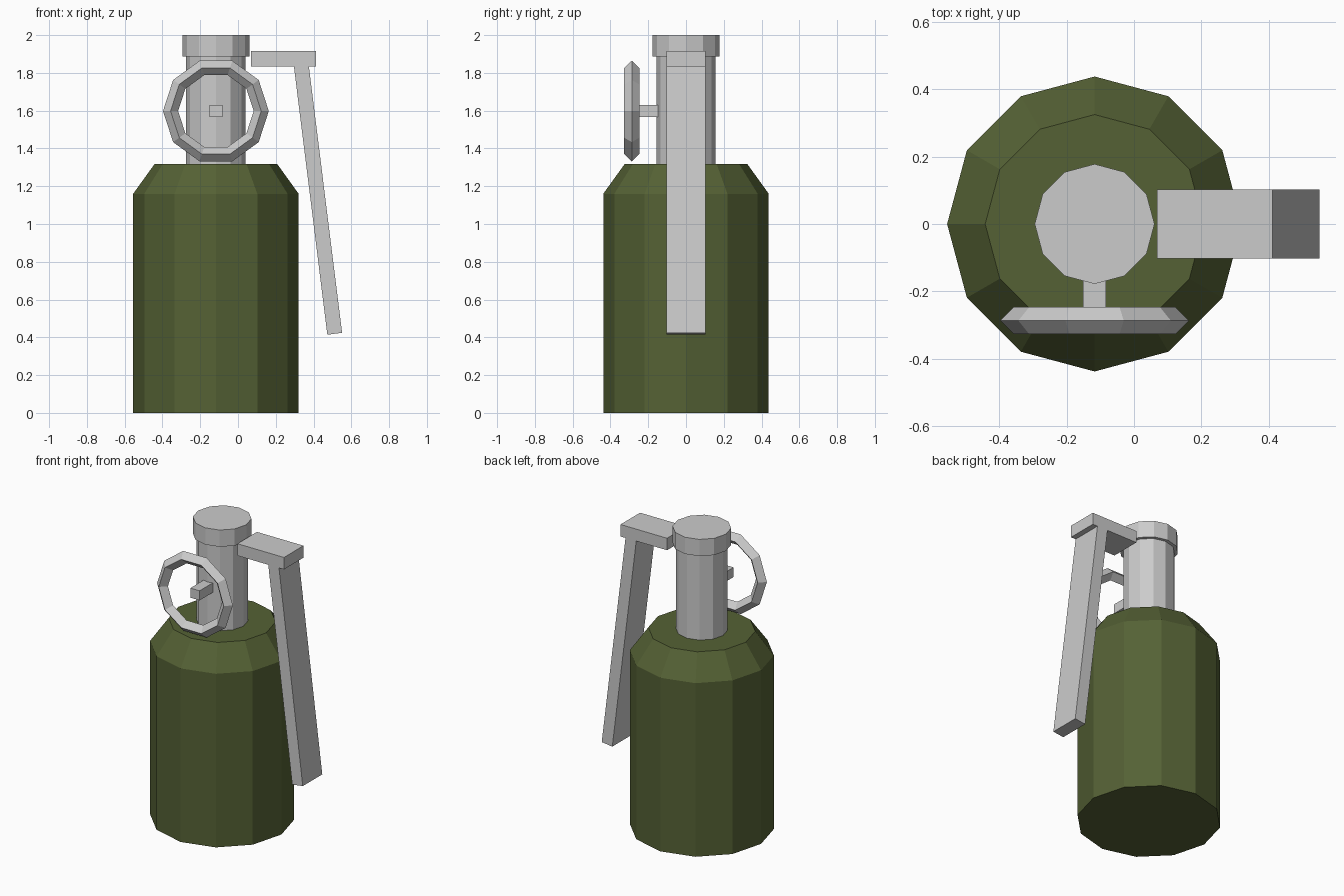
import bpy, bmesh, math

if "Cube" in bpy.data.objects:
    bpy.data.objects.remove(bpy.data.objects["Cube"])

CX = -0.117  # axis of the canister
olive = bpy.data.materials.new("olive_paint")
olive.diffuse_color = (0.09, 0.12, 0.035, 1)
olive.use_nodes = True
olive.node_tree.nodes["Principled BSDF"].inputs["Base Color"].default_value = olive.diffuse_color


def make_object(name, bm, material=None):
    bmesh.ops.recalc_face_normals(bm, faces=bm.faces)
    mesh = bpy.data.meshes.new(name)
    bm.to_mesh(mesh)
    bm.free()
    obj = bpy.data.objects.new(name, mesh)
    bpy.context.collection.objects.link(obj)
    if material:
        mesh.materials.append(material)
    return obj


def turned(name, profile, material=None, sides=12):
    """Closed solid of (radius, z) rings around the canister axis."""
    bm = bmesh.new()
    rings = []
    for r, z in profile:
        angles = [math.tau * i / sides for i in range(sides)]
        rings.append([bm.verts.new((CX + r * math.cos(a), r * math.sin(a), z)) for a in angles])
    for low, high in zip(rings, rings[1:]):
        for i in range(sides):
            j = (i + 1) % sides
            bm.faces.new((low[i], low[j], high[j], high[i]))
    bm.faces.new(rings[0])
    bm.faces.new(rings[-1])
    return make_object(name, bm, material)


def slab(name, outline, y0, y1):
    """Extrude an (x, z) outline along y."""
    bm = bmesh.new()
    face = bm.faces.new([bm.verts.new((x, y0, z)) for x, z in outline])
    moved = bmesh.ops.extrude_face_region(bm, geom=[face])["geom"]
    verts = [g for g in moved if isinstance(g, bmesh.types.BMVert)]
    bmesh.ops.translate(bm, verts=verts, vec=(0, y1 - y0, 0))
    return make_object(name, bm)


def rect(x0, x1, z0, z1):
    return [(x0, z0), (x1, z0), (x1, z1), (x0, z1)]


# Canister with sloped shoulder, neck and cap
turned("canister_body", [(0.438, 0), (0.438, 1.16), (0.325, 1.317)], olive)
turned("neck", [(0.157, 1.31), (0.157, 1.895)])
turned("neck_cap", [(0.178, 1.888), (0.178, 2.0)])

# Lever: horizontal bracket and slanted handle
slab("lever_bracket", rect(0.068, 0.412, 1.835, 1.915), -0.103, 0.103)
slab("lever_handle", [(0.473, 0.414), (0.551, 0.424), (0.372, 1.86), (0.294, 1.85)], -0.103, 0.103)

# Pull pin and its ring
slab("pull_pin", rect(CX - 0.034, CX + 0.034, 1.566, 1.63), -0.287, -0.1)
bpy.ops.mesh.primitive_torus_add(
    major_segments=10, minor_segments=4, major_radius=0.24, minor_radius=0.04,
    location=(CX, -0.287, 1.598), rotation=(math.pi / 2, 0, 0))
bpy.context.object.name = "pull_ring"
for poly in bpy.context.object.data.polygons:
    poly.use_smooth = False
